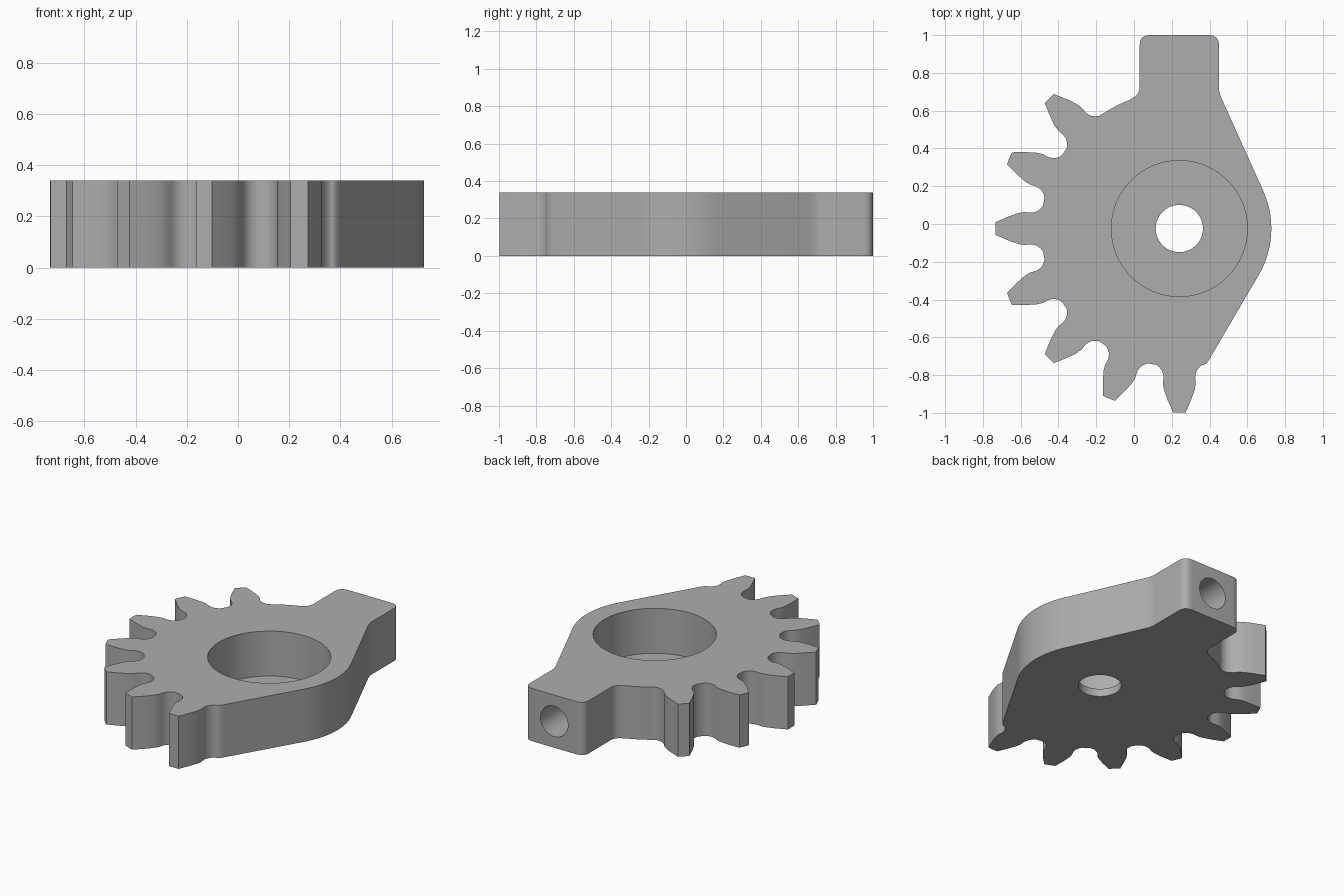
import bpy, bmesh
from math import sin, cos, radians, asin, atan2, pi
from mathutils import Vector, Matrix

if "Cube" in bpy.data.objects:
    bpy.data.objects.remove(bpy.data.objects["Cube"])

HEIGHT = 0.34
FLOOR = 0.05
CENTRE = Vector((0.24, -0.024))
ROOT_R = 0.73
TIP_R = 0.974
HUB_R = 0.487


def polar(r, a):
    return CENTRE + Vector((r * cos(a), r * sin(a)))


def arc(r, a0, a1, n):
    return [polar(r, a0 + (a1 - a0) * i / n) for i in range(n + 1)]


def bend(p0, corner, p1, n=8):
    """Rounded corner from p0 to p1."""
    p0, c, p1 = Vector(p0), Vector(corner), Vector(p1)
    ts = [i / n for i in range(n + 1)]
    return [p0 * (1 - t) ** 2 + c * 2 * t * (1 - t) + p1 * t * t for t in ts]


# Half tooth: (distance along tooth, half width)
flank = [Vector(p) for p in ((0.82, 0.087), (0.85, 0.082), (0.88, 0.072),
                             (0.91, 0.061), (0.94, 0.048), (TIP_R - 0.001, 0.034))]
half = bend((0.722, 0.122), (0.745, 0.084), (0.79, 0.084)) + flank


def tooth(angle):
    mirrored = [Vector((d, -w)) for d, w in half]
    pts = mirrored + [Vector((TIP_R, 0))] + half[::-1]
    rot = Matrix.Rotation(angle, 2)
    return [CENTRE + rot @ p for p in pts]


# Sector teeth, running anticlockwise
outline = []
for i in range(7):
    outline += tooth(radians(135 + 22.5 * i))

# Lower corner, rounded hub side, then the tab
outline += bend((0.372, -0.745), (0.388, -0.738), (0.405, -0.706))
outline += arc(HUB_R, radians(-30), radians(24.5), 20)
outline += bend((0.468, 0.655), (0.45, 0.69), (0.45, 0.72))
outline += bend((0.45, 0.945), (0.45, 1), (0.395, 1))
outline += bend((0.085, 1), (0.03, 1), (0.03, 0.945))
outline += bend((0.03, 0.73), (0.03, 0.685), (-0.005, 0.668))
last = outline[-1] - CENTRE
outline += arc(ROOT_R, atan2(last.y, last.x) + 0.03,
               radians(135) - asin(0.14 / ROOT_R), 6)

# One grey metal
grey = bpy.data.materials.new("grey_metal")
grey.use_nodes = True
colour = (0.42, 0.42, 0.42, 1)
grey.diffuse_color = colour
grey.node_tree.nodes["Principled BSDF"].inputs["Base Color"].default_value = colour

# Gear body
bm = bmesh.new()
base = bm.faces.new([bm.verts.new((p.x, p.y, 0)) for p in outline])
top = bmesh.ops.extrude_face_region(bm, geom=[base])["geom"]
bmesh.ops.translate(bm, vec=(0, 0, HEIGHT),
                    verts=[g for g in top if isinstance(g, bmesh.types.BMVert)])
bmesh.ops.recalc_face_normals(bm, faces=bm.faces)
mesh = bpy.data.meshes.new("sector_gear")
bm.to_mesh(mesh)
bm.free()
mesh.materials.append(grey)
gear = bpy.data.objects.new("sector_gear", mesh)
bpy.context.collection.objects.link(gear)


def drill(name, radius, depth, centre, rotation=(0, 0, 0), sides=64):
    """Cut a round hole into the gear."""
    bpy.ops.mesh.primitive_cylinder_add(vertices=sides, radius=radius, depth=depth,
                                        location=centre, rotation=rotation)
    cutter = bpy.context.object
    cutter.name = name
    cutter.hide_render = True
    cutter.data.materials.append(grey)
    bpy.ops.object.select_all(action="DESELECT")
    gear.select_set(True)
    bpy.context.view_layer.objects.active = gear
    mod = gear.modifiers.new(name, "BOOLEAN")
    mod.operation = "DIFFERENCE"
    mod.solver = "EXACT"
    mod.object = cutter
    bpy.ops.object.modifier_apply(modifier=mod.name)
    bpy.data.objects.remove(cutter)


# Bearing pocket, shaft hole and the blind hole in the end of the tab
drill("bearing_pocket", 0.36, 1, (*CENTRE, FLOOR + 0.5))
drill("shaft_hole", 0.125, 1, (*CENTRE, 0))
drill("tab_hole", 0.098, 1, (CENTRE.x, 1.05, HEIGHT / 2), (pi / 2, 0, 0), 48)

bpy.ops.object.shade_smooth_by_angle(angle=radians(30))
